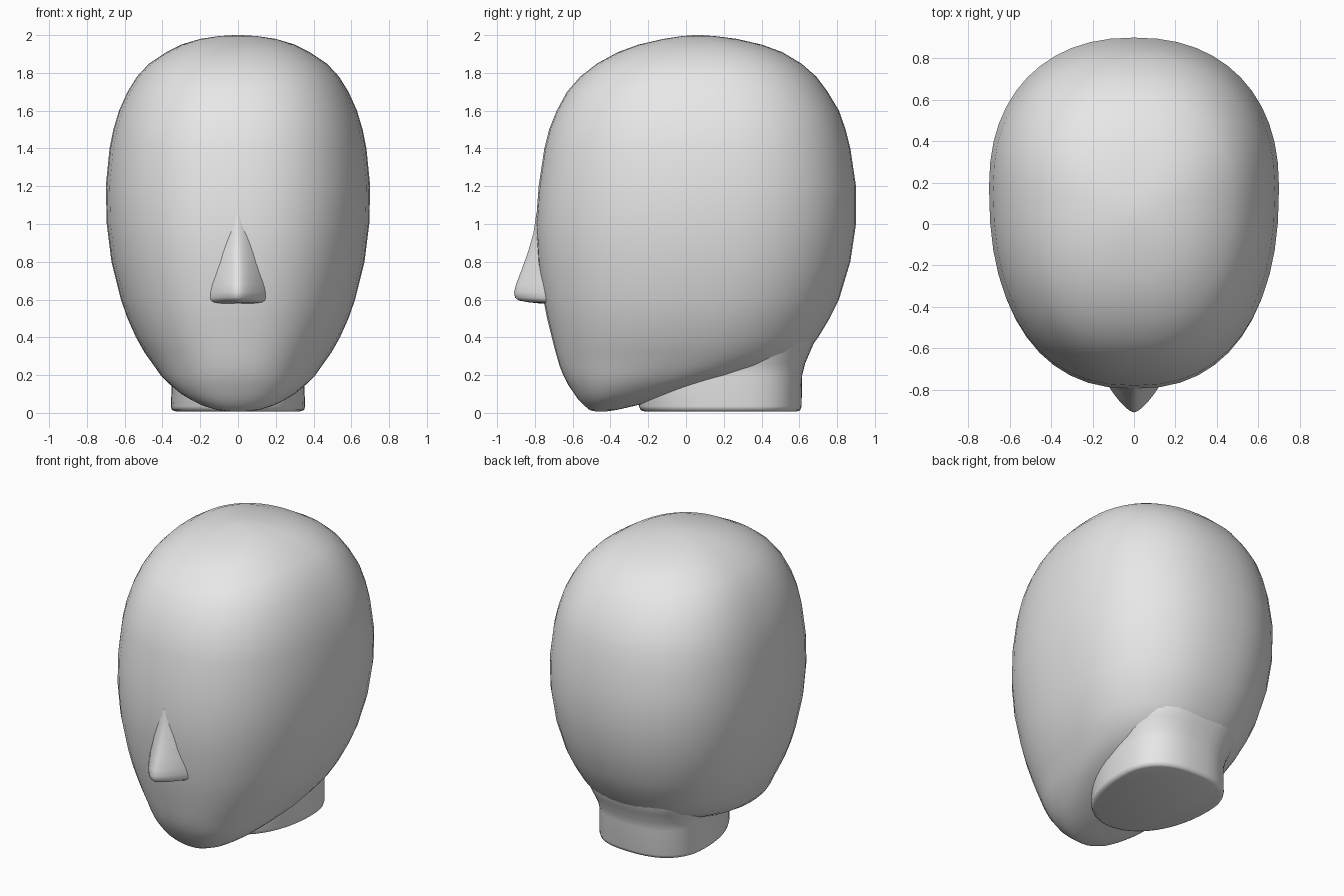
import bpy, math

cube = bpy.data.objects.get("Cube")
if cube:
    bpy.data.objects.remove(cube, do_unlink=True)

grey = bpy.data.materials.new("plain grey")
grey.use_nodes = True
grey.diffuse_color = (0.8, 0.8, 0.8, 1)
grey.node_tree.nodes["Principled BSDF"].inputs["Base Color"].default_value = grey.diffuse_color


def loft(name, rings, angle):
    """Join closed rings of points, listed bottom to top, and cap both ends."""
    count = len(rings[0])
    verts = [point for ring in rings for point in ring]
    faces = []
    for level in range(len(rings) - 1):
        low, high = level * count, (level + 1) * count
        for i in range(count):
            j = (i + 1) % count
            faces.append((low + i, low + j, high + j, high + i))
    faces.append(tuple(reversed(range(count))))
    faces.append(tuple(range(len(verts) - count, len(verts))))
    mesh = bpy.data.meshes.new(name)
    mesh.from_pydata(verts, [], faces)
    mesh.materials.append(grey)
    obj = bpy.data.objects.new(name, mesh)
    bpy.context.collection.objects.link(obj)
    bpy.ops.object.select_all(action="DESELECT")
    obj.select_set(True)
    bpy.context.view_layer.objects.active = obj
    bpy.ops.object.shade_smooth_by_angle(angle=math.radians(angle))
    return obj


def rounded_ring(z, half_width, front, back, balance, front_power, back_power, count=48):
    """Horizontal superellipse, widest at a balance point between front and back."""
    middle = front + (back - front) * balance
    ring = []
    for i in range(count):
        a = math.tau * i / count
        c, s = math.cos(a), math.sin(a)
        power = back_power if s > 0 else front_power
        reach = back - middle if s > 0 else middle - front
        x = math.copysign(abs(c) ** (2 / power), c) * half_width
        y = math.copysign(abs(s) ** (2 / power), s) * reach
        ring.append((x, middle + y, z))
    return ring


# Head: height, half width, front and back of each level
head_levels = [
    (0.008, 0.04, -0.48, -0.42),
    (0.015, 0.11, -0.51, -0.37),
    (0.04, 0.19, -0.54, -0.26),
    (0.07, 0.25, -0.57, -0.14),
    (0.1, 0.3, -0.59, -0.02),
    (0.15, 0.36, -0.625, 0.18),
    (0.2, 0.41, -0.65, 0.38),
    (0.25, 0.445, -0.67, 0.53),
    (0.32, 0.495, -0.69, 0.64),
    (0.4, 0.54, -0.71, 0.7),
    (0.5, 0.585, -0.735, 0.76),
    (0.6, 0.62, -0.755, 0.81),
    (0.8, 0.67, -0.785, 0.87),
    (1.0, 0.695, -0.795, 0.9),
    (1.2, 0.7, -0.78, 0.9),
    (1.4, 0.68, -0.75, 0.87),
    (1.5, 0.66, -0.725, 0.845),
    (1.6, 0.63, -0.685, 0.81),
    (1.7, 0.585, -0.63, 0.75),
    (1.78, 0.535, -0.56, 0.69),
    (1.85, 0.47, -0.47, 0.61),
    (1.91, 0.38, -0.36, 0.51),
    (1.95, 0.3, -0.25, 0.4),
    (1.98, 0.2, -0.12, 0.27),
    (1.995, 0.1, -0.02, 0.15),
    (2.0, 0.02, 0.04, 0.08),
]
loft("head", [rounded_ring(*level, 0.57, 2.35, 2.25) for level in head_levels], 60)

# Neck: softened lower rim, flaring into the nape
neck_levels = [
    (0.008, 0.33, -0.22, 0.59),
    (0.015, 0.35, -0.24, 0.605),
    (0.035, 0.355, -0.25, 0.612),
    (0.2, 0.35, -0.25, 0.615),
    (0.26, 0.36, -0.25, 0.63),
    (0.33, 0.385, -0.25, 0.66),
    (0.4, 0.41, -0.25, 0.69),
    (0.48, 0.4, -0.25, 0.7),
]
loft("neck", [rounded_ring(*level, 0.62, 2.1, 2.5) for level in neck_levels], 60)


def nose_ring(z, half_width, tip, base, steps=16):
    """Soft wedge pointing forward, closed behind the face surface."""
    ring = []
    for i in range(steps + 1):
        t = 2 * i / steps - 1
        fall = 1 - abs(t) ** 1.5
        ring.append((t * half_width, base + (tip - base) * fall, z))
    ring.append((0, base + 0.1, z))
    return ring


# Nose: height, half width, tip and root of each level
nose_levels = [
    (0.578, 0.13, -0.76, -0.71),
    (0.585, 0.145, -0.83, -0.72),
    (0.595, 0.155, -0.885, -0.72),
    (0.61, 0.16, -0.905, -0.72),
    (0.64, 0.155, -0.91, -0.73),
    (0.68, 0.145, -0.9, -0.74),
    (0.75, 0.125, -0.873, -0.75),
    (0.85, 0.095, -0.837, -0.765),
    (0.95, 0.06, -0.808, -0.775),
    (1.05, 0.03, -0.793, -0.775),
]
loft("nose", [nose_ring(*level) for level in nose_levels], 75)
